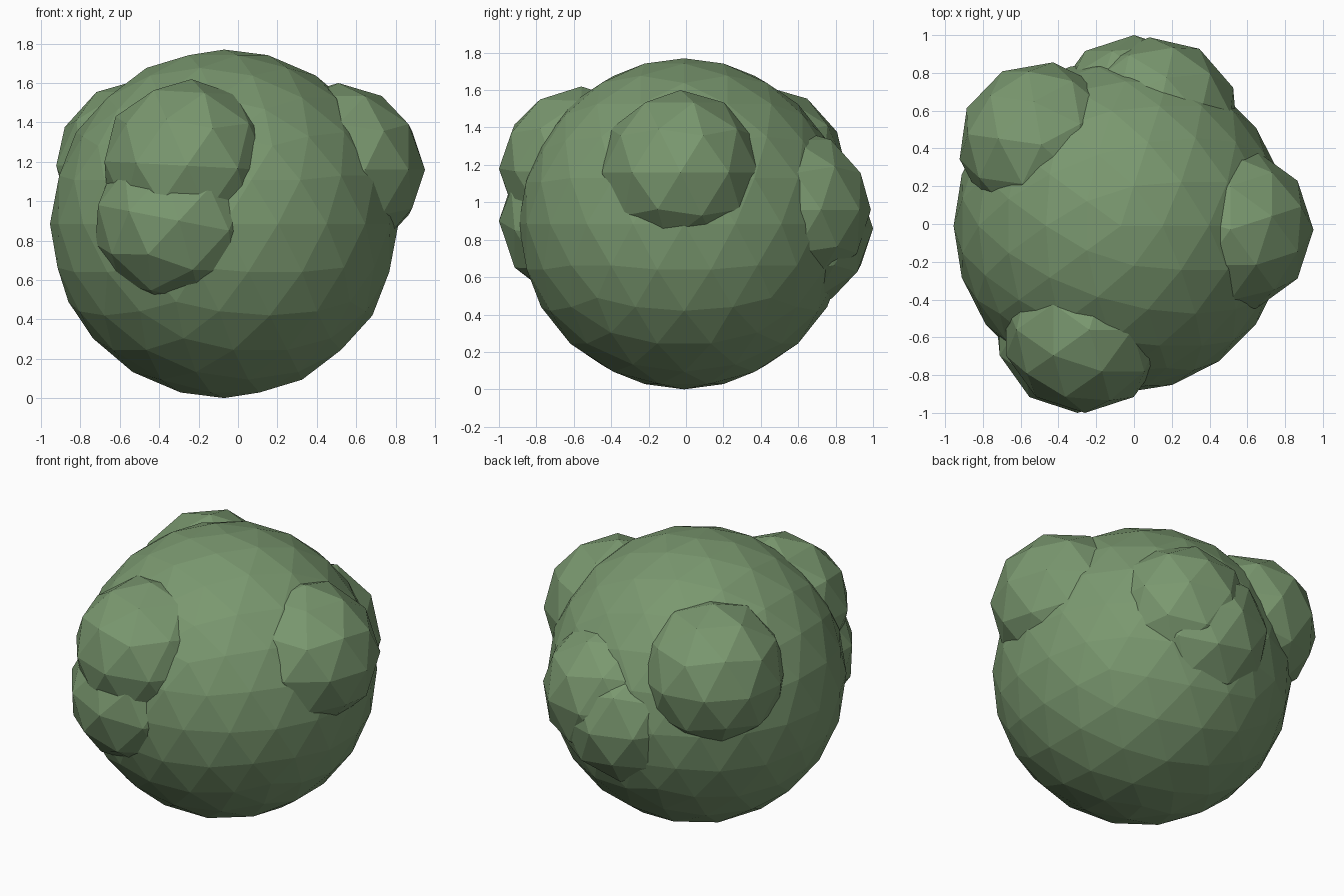
import bpy
from math import radians

cube = bpy.data.objects.get("Cube")
if cube:
    bpy.data.objects.remove(cube, do_unlink=True)

# Single leaf green for the whole bush
green = bpy.data.materials.new("leaf_green")
green.use_nodes = True
colour = (0.195, 0.315, 0.16, 1)
green.diffuse_color = colour
bsdf = green.node_tree.nodes["Principled BSDF"]
bsdf.inputs["Base Color"].default_value = colour
bsdf.inputs["Roughness"].default_value = 0.9


def clump(name, centre, radius, detail, turn=0, tilt=0):
    """Faceted ball of leaves, tilted about y and turned about z."""
    bpy.ops.mesh.primitive_ico_sphere_add(
        subdivisions=detail, radius=radius, location=centre,
        rotation=(0, radians(tilt), radians(turn)))
    ball = bpy.context.object
    ball.name = name
    ball.data.materials.append(green)
    bpy.ops.object.shade_flat()
    return ball


# Main body
clump("bush_body", (-0.07, -0.01, 0.885), 0.885, 3)

# Smaller clumps pushing out of the body
R = 0.44
clump("left_clump", (0.51, -0.03, 1.16), R, 2, turn=90)
clump("front_upper_clump", (-0.26, -0.56, 1.18), R, 2, tilt=3)
clump("front_lower_clump", (-0.30, -0.56, 0.90), R, 2, tilt=11)
clump("back_right_clump", (-0.49, 0.42, 1.18), R, 2, turn=28)
clump("back_upper_clump", (0.12, 0.55, 0.96), R, 2, turn=5)
clump("back_lower_clump", (0.0, 0.56, 0.86), R, 2)
